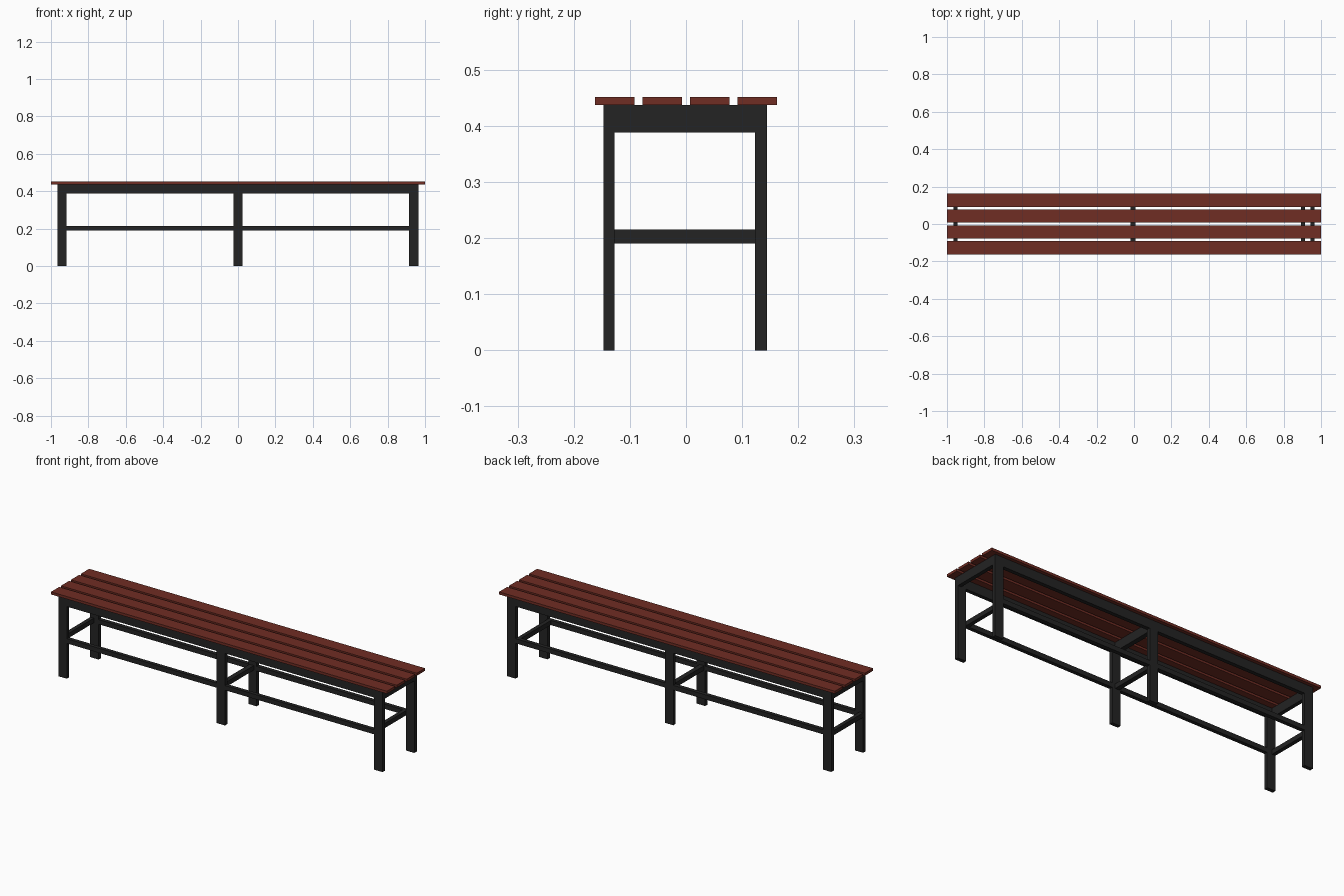
import bpy

if "Cube" in bpy.data.objects:
    bpy.data.objects.remove(bpy.data.objects["Cube"])


def material(name, rgb):
    m = bpy.data.materials.new(name)
    m.diffuse_color = (*rgb, 1.0)
    m.use_nodes = True
    m.node_tree.nodes["Principled BSDF"].inputs["Base Color"].default_value = m.diffuse_color
    return m


WOOD = material("red_brown_wood", (0.16, 0.026, 0.017))
STEEL = material("dark_steel", (0.017, 0.017, 0.017))


def box(name, x, y, z, mat):
    """Box from (min, max) ranges on each axis."""
    bpy.ops.mesh.primitive_cube_add(size=1)
    ob = bpy.context.object
    ob.name = name
    ob.data.name = name
    for v in ob.data.vertices:
        v.co = [r[0] if c < 0 else r[1] for c, r in zip(v.co, (x, y, z))]
    ob.data.materials.append(mat)
    return ob


SEAT_Z = (0.437, 0.451)
RAIL_Z = (0.388, 0.437)
BAR_Z = (0.19, 0.215)
SIDES = {"front": (-0.147, -0.127), "back": (0.123, 0.144)}
LEGS = {"left": (-0.966, -0.916), "middle": (-0.025, 0.025), "right": (0.914, 0.964)}
INNER_Y = (-0.127, 0.123)

# Four seat slats
for i in range(4):
    c = (i - 1.5) * 0.0848
    box(f"seat_slat_{i + 1}", (-1, 1), (c - 0.035, c + 0.035), SEAT_Z, WOOD)

# Long rails, legs and long lower stretchers on both sides
for side, y in SIDES.items():
    box(f"{side}_top_rail", (-0.966, 0.964), y, RAIL_Z, STEEL)
    for place, x in LEGS.items():
        box(f"{side}_{place}_leg", x, y, (0, RAIL_Z[0]), STEEL)
    for place, x in (("left", (-0.916, -0.025)), ("right", (0.025, 0.914))):
        box(f"{side}_{place}_stretcher", x, y, BAR_Z, STEEL)

# Upper cross rails
for place, x in (("left", (-0.966, -0.945)), ("middle", (-0.018, 0.008)), ("right", (0.943, 0.964))):
    box(f"{place}_cross_rail", x, INNER_Y, RAIL_Z, STEEL)

# Lower cross stretchers; the right one sits inside its legs
for place, x in (("left", (-0.966, -0.945)), ("middle", (-0.018, 0.008)), ("right", (0.894, 0.915))):
    y = (-0.147, 0.144) if place == "right" else INNER_Y
    box(f"{place}_cross_stretcher", x, y, BAR_Z, STEEL)
